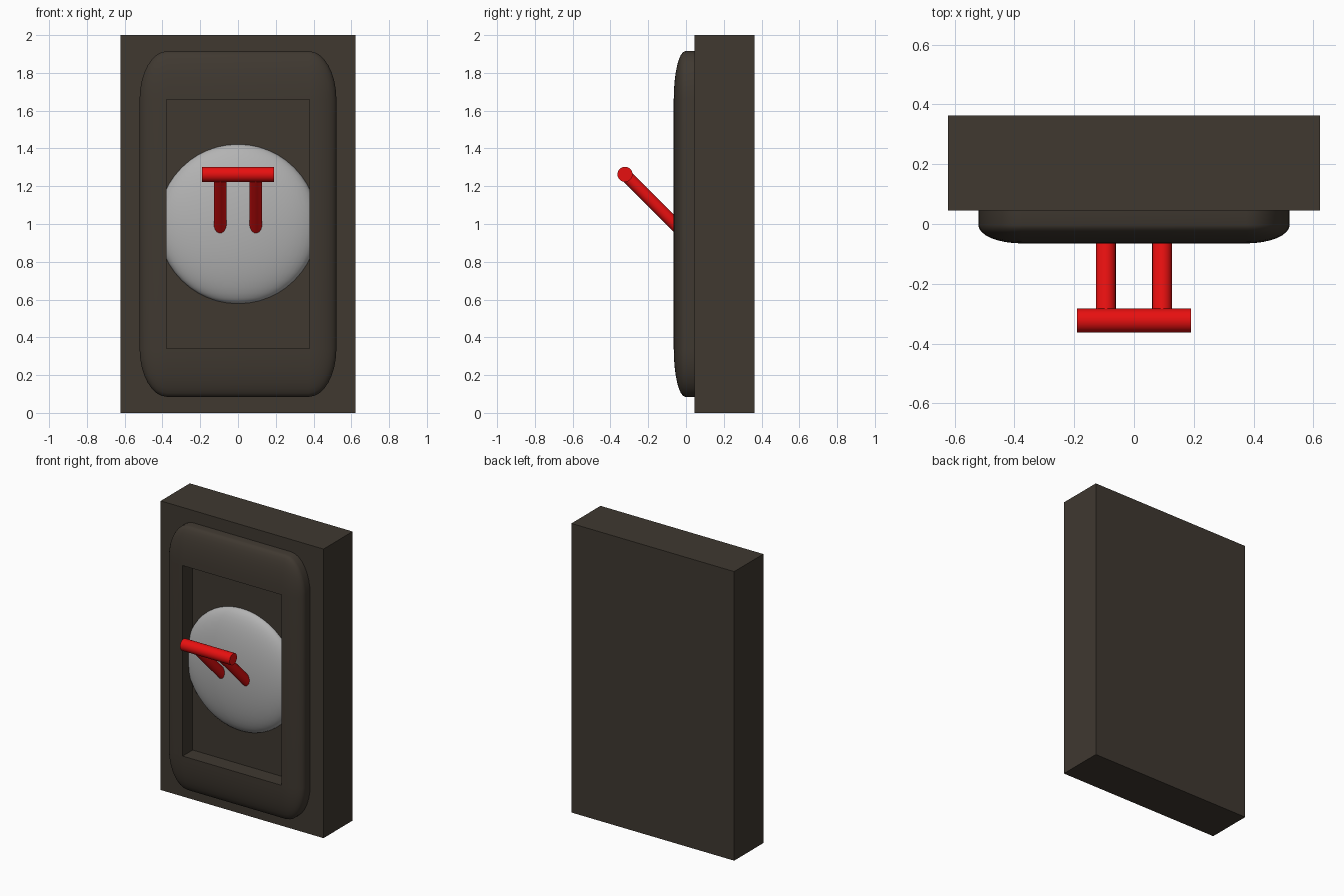
import bpy, bmesh, math
from mathutils import Matrix, Vector

default = bpy.data.objects.get("Cube")
if default:
    bpy.data.objects.remove(default, do_unlink=True)


def material(name, rgb):
    mat = bpy.data.materials.new(name)
    mat.use_nodes = True
    mat.diffuse_color = (*rgb, 1)
    mat.node_tree.nodes["Principled BSDF"].inputs["Base Color"].default_value = (*rgb, 1)
    return mat


brown = material("dark brown", (0.05, 0.04, 0.03))
grey = material("light grey", (0.45, 0.45, 0.45))
red = material("bright red", (0.8, 0.005, 0.005))


def make(name, bm, mat, smooth=False):
    mesh = bpy.data.meshes.new(name)
    bmesh.ops.recalc_face_normals(bm, faces=bm.faces)
    bm.to_mesh(mesh)
    bm.free()
    mesh.materials.append(mat)
    obj = bpy.data.objects.new(name, mesh)
    bpy.context.collection.objects.link(obj)
    if smooth:
        select(obj)
        bpy.ops.object.shade_smooth_by_angle(angle=math.radians(35))
    return obj


def select(obj):
    bpy.ops.object.select_all(action='DESELECT')
    obj.select_set(True)
    bpy.context.view_layer.objects.active = obj


def box(name, low, high, mat):
    low, high = Vector(low), Vector(high)
    bm = bmesh.new()
    bmesh.ops.create_cube(bm, size=1)
    bmesh.ops.scale(bm, vec=high - low, verts=bm.verts)
    bmesh.ops.translate(bm, vec=(low + high) / 2, verts=bm.verts)
    return make(name, bm, mat)


def rod(name, start, end, radius, mat):
    start, end = Vector(start), Vector(end)
    axis = end - start
    turn = axis.to_track_quat('Z', 'Y').to_matrix().to_4x4()
    bm = bmesh.new()
    bmesh.ops.create_cone(bm, cap_ends=True, segments=32, radius1=radius, radius2=radius,
                          depth=axis.length, matrix=Matrix.Translation((start + end) / 2) @ turn)
    return make(name, bm, mat, smooth=True)


# Back box
box("back_box", (-0.623, 0.045, 0), (0.623, 0.363, 2), brown)

# Rounded front frame, stretched from a bevelled cube and trimmed behind the box face
bm = bmesh.new()
bmesh.ops.create_cube(bm, size=2)
bmesh.ops.bevel(bm, geom=bm.edges[:], offset=0.28, offset_type='OFFSET',
                segments=8, profile=0.5, affect='EDGES')
bmesh.ops.scale(bm, vec=(0.521, 0.22, 0.915), verts=bm.verts)
bmesh.ops.translate(bm, vec=(0, 0.155, 1), verts=bm.verts)
cut = bmesh.ops.bisect_plane(bm, geom=bm.verts[:] + bm.edges[:] + bm.faces[:],
                             plane_co=(0, 0.06, 0), plane_no=(0, 1, 0), clear_outer=True)
rim = [e for e in cut["geom_cut"] if isinstance(e, bmesh.types.BMEdge)]
bmesh.ops.contextual_create(bm, geom=rim)
frame = make("front_frame", bm, brown)

# Rectangular opening through the frame
cutter = box("opening_cutter", (-0.378, -0.3, 0.342), (0.378, 0.3, 1.66), brown)
cutter.hide_render = True
opening = frame.modifiers.new("opening", 'BOOLEAN')
opening.operation = 'DIFFERENCE'
opening.solver = 'EXACT'
opening.object = cutter
select(frame)
bpy.ops.object.modifier_apply(modifier=opening.name)
bpy.data.objects.remove(cutter, do_unlink=True)
bpy.ops.object.shade_smooth_by_angle(angle=math.radians(35))

# Flattened dome in the opening
bm = bmesh.new()
bmesh.ops.create_uvsphere(bm, u_segments=48, v_segments=24, radius=1)
bmesh.ops.scale(bm, vec=(0.422, 0.107, 0.422), verts=bm.verts)
bmesh.ops.translate(bm, vec=(0, 0.045, 1), verts=bm.verts)
make("dome", bm, grey, smooth=True)

# Lever: two slanted arms and a cross bar
for side, x in (("left", 0.094), ("right", -0.094)):
    rod(side + "_lever_arm", (x, -0.323, 1.263), (x, 0.02, 0.92), 0.033, red)
rod("lever_bar", (-0.19, -0.323, 1.263), (0.19, -0.323, 1.263), 0.04, red)
